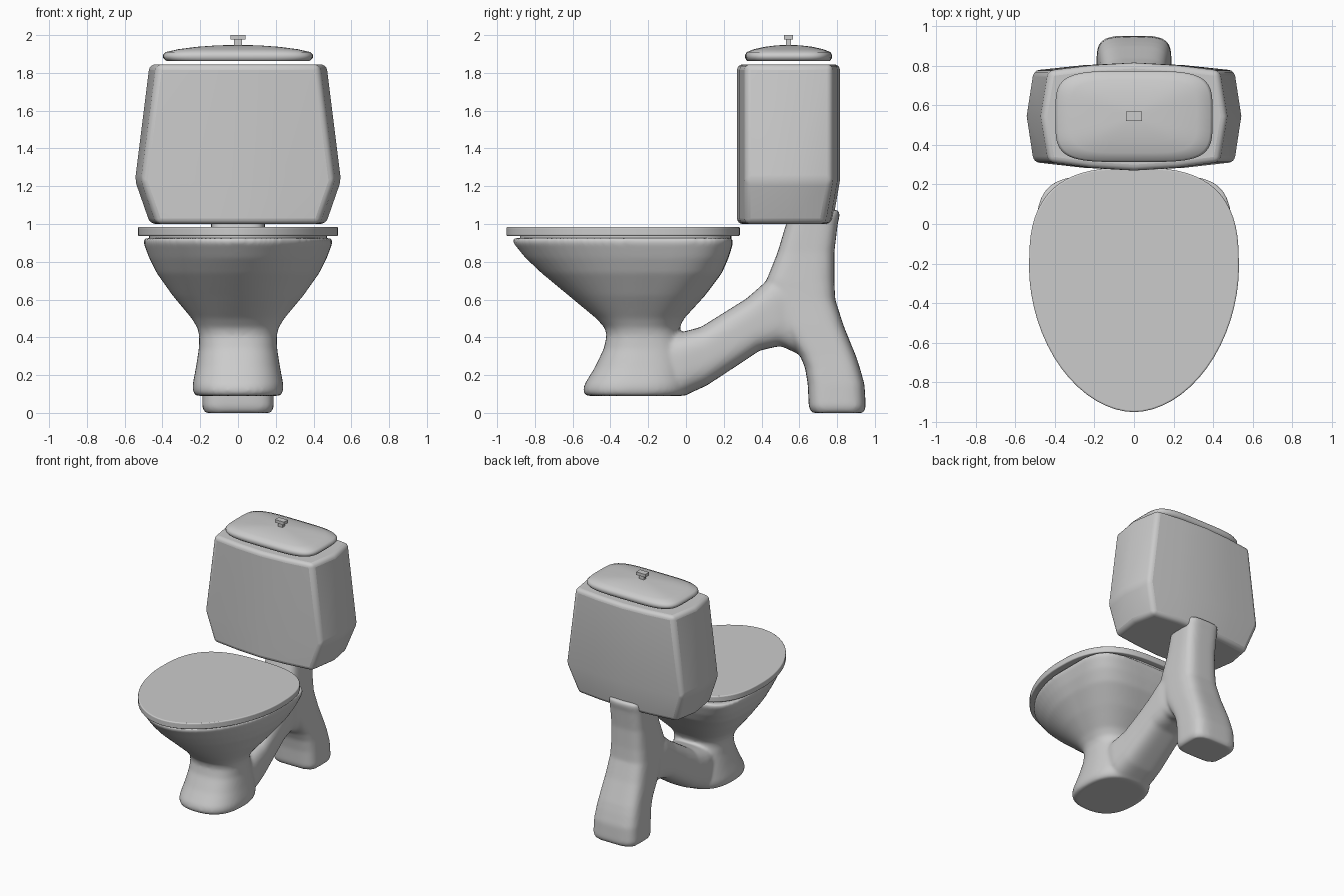
import bpy, bmesh
from math import sin, cos, pi, radians

N = 64


def spow(v, e):
    return (abs(v) ** e) * (1 if v >= 0 else -1)


def egg(z, w, yf, yb, mid=0.55, nf=2.0, nb=2.0):
    """Horizontal egg outline: front and back halves have their own roundness."""
    yc = yf + (yb - yf) * mid
    pts = []
    for i in range(N):
        t = 2 * pi * i / N
        n = nb if sin(t) >= 0 else nf
        r = (yb - yc) if sin(t) >= 0 else (yc - yf)
        pts.append((w * spow(cos(t), 2 / n), yc + r * spow(sin(t), 2 / n), z))
    return pts


def section(a, b, w, n=3.2):
    """Rounded section spanning two (y, z) points of the side profile."""
    pts = []
    for i in range(N):
        t = 2 * pi * i / N
        c, s = spow(cos(t), 2 / n), spow(sin(t), 2 / n)
        pts.append((w * c, (a[0] + b[0]) / 2 + (b[0] - a[0]) / 2 * s,
                    (a[1] + b[1]) / 2 + (b[1] - a[1]) / 2 * s))
    return pts


def add_loft(bm, rings):
    vs = [[bm.verts.new(p) for p in r] for r in rings]
    n = len(vs[0])
    for a, b in zip(vs, vs[1:]):
        for i in range(n):
            bm.faces.new((a[i], a[(i + 1) % n], b[(i + 1) % n], b[i]))
    bm.faces.new(vs[0][::-1])
    bm.faces.new(vs[-1])


def make(name, *lofts, bevel=0, angle=30):
    bm = bmesh.new()
    for rings in lofts:
        add_loft(bm, rings)
    bmesh.ops.recalc_face_normals(bm, faces=bm.faces)
    me = bpy.data.meshes.new(name)
    bm.to_mesh(me)
    bm.free()
    ob = bpy.data.objects.new(name, me)
    bpy.context.collection.objects.link(ob)
    bpy.context.view_layer.objects.active = ob
    bpy.ops.object.select_all(action='DESELECT')
    ob.select_set(True)
    bpy.ops.object.shade_smooth_by_angle(angle=radians(angle))
    if bevel:
        m = ob.modifiers.new("Bevel", 'BEVEL')
        m.width, m.segments = bevel, 4
        m.limit_method, m.angle_limit = 'ANGLE', radians(20)
    return ob


# Bowl and foot: z, half width, front y, back y, widest point, front/back roundness
bowl = [egg(*r) for r in [
    (0.09, 0.225, -0.53, 0.00, 0.5, 2.5, 2.5),
    (0.115, 0.24, -0.545, 0.02, 0.5, 2.5, 2.5),
    (0.15, 0.24, -0.538, 0.03, 0.5, 2.5, 2.5),
    (0.24, 0.223, -0.483, 0.02, 0.5, 2.5, 2.5),
    (0.34, 0.207, -0.435, 0.00, 0.5, 2.5, 2.4),
    (0.41, 0.205, -0.42, -0.03, 0.5, 2.4, 2.4),
    (0.45, 0.215, -0.43, -0.035, 0.5, 2.3, 2.4),
    (0.50, 0.245, -0.475, -0.01, 0.52, 2.2, 2.6),
    (0.62, 0.345, -0.62, 0.10, 0.55, 2.0, 3.0),
    (0.74, 0.43, -0.765, 0.19, 0.58, 1.95, 3.7),
    (0.82, 0.47, -0.85, 0.225, 0.59, 1.9, 4.3),
    (0.90, 0.50, -0.915, 0.25, 0.59, 1.9, 4.8),
    (0.925, 0.50, -0.915, 0.25, 0.59, 1.9, 4.8)]]
# Drain pipe: upper and lower side-profile points, half width
pipe = [section(*r) for r in [
    ((-0.25, 0.40), (-0.25, 0.095), 0.17),
    ((-0.03, 0.425), (0.0, 0.095), 0.19),
    ((0.08, 0.455), (0.11, 0.145), 0.18),
    ((0.20, 0.53), (0.27, 0.25), 0.17),
    ((0.32, 0.605), (0.39, 0.33), 0.165),
    ((0.44, 0.71), (0.50, 0.355), 0.16),
    ((0.62, 0.80), (0.62, 0.30), 0.14)]]
# Rear leg: height, front y, back y, half width
leg = [section((f, z), (b, z), w, 4) for z, f, b, w in [
    (0.0, 0.665, 0.94, 0.175), (0.03, 0.65, 0.952, 0.19),
    (0.15, 0.645, 0.945, 0.187), (0.24, 0.63, 0.92, 0.18),
    (0.30, 0.605, 0.90, 0.175), (0.46, 0.50, 0.835, 0.165),
    (0.60, 0.45, 0.79, 0.155), (0.70, 0.425, 0.785, 0.15),
    (0.85, 0.485, 0.785, 0.142), (1.0, 0.53, 0.803, 0.142),
    (1.05, 0.545, 0.815, 0.142), (1.075, 0.555, 0.81, 0.138)]]
base = make("bowl_and_base", bowl, pipe, leg)
m = base.modifiers.new("Fuse", 'REMESH')
m.mode, m.voxel_size, m.use_smooth_shade = 'VOXEL', 0.012, True
m = base.modifiers.new("Soften", 'SMOOTH')
m.factor, m.iterations = 0.5, 10

# Seat ring and lid on top of the bowl
make("seat_ring", [egg(z, 0.47, -0.88, 0.24, 0.59, 1.9, 3.5) for z in (0.91, 0.94)])
make("seat_lid", [egg(z, 0.53, -0.95, 0.285, 0.59, 1.9, 2.8) for z in (0.936, 0.985)],
     bevel=0.008)


# Cistern: faceted plan with bulging sides, front and back
def tank_ring(z, corner, side, back):
    f, yc = 0.27, 0.545
    half = [(0, f), (corner * 0.5, f + 0.014), (corner, f + 0.043), (side, yc),
            (corner, back - 0.04), (corner * 0.5, back - 0.013), (0, back)]
    return [(x, y, z) for x, y in half] + [(-x, y, z) for x, y in half[-2:0:-1]]


make("cistern", [tank_ring(1.0, 0.43, 0.465, 0.775), tank_ring(1.23, 0.51, 0.545, 0.815),
                 tank_ring(1.845, 0.43, 0.468, 0.815)], bevel=0.03, angle=35)

# Domed cistern lid
make("cistern_lid", [egg(z, 0.397 * s, 0.543 - 0.23 * s, 0.543 + 0.23 * s, 0.5, 4.3, 4.3)
                     for z, s in [(1.862, 0.94), (1.867, 0.97), (1.88, 1.0), (1.895, 1.0),
                                  (1.91, 0.965), (1.925, 0.8), (1.938, 0.55),
                                  (1.945, 0.3), (1.948, 0.08)]], angle=60)


# Flush knob
def box(w, d, z0, z1):
    return [[(x * w, 0.543 + y * d, z) for x, y in ((-1, -1), (1, -1), (1, 1), (-1, 1))]
            for z in (z0, z1)]


make("flush_knob", box(0.02, 0.014, 1.93, 1.98), box(0.04, 0.024, 1.976, 2.0))
